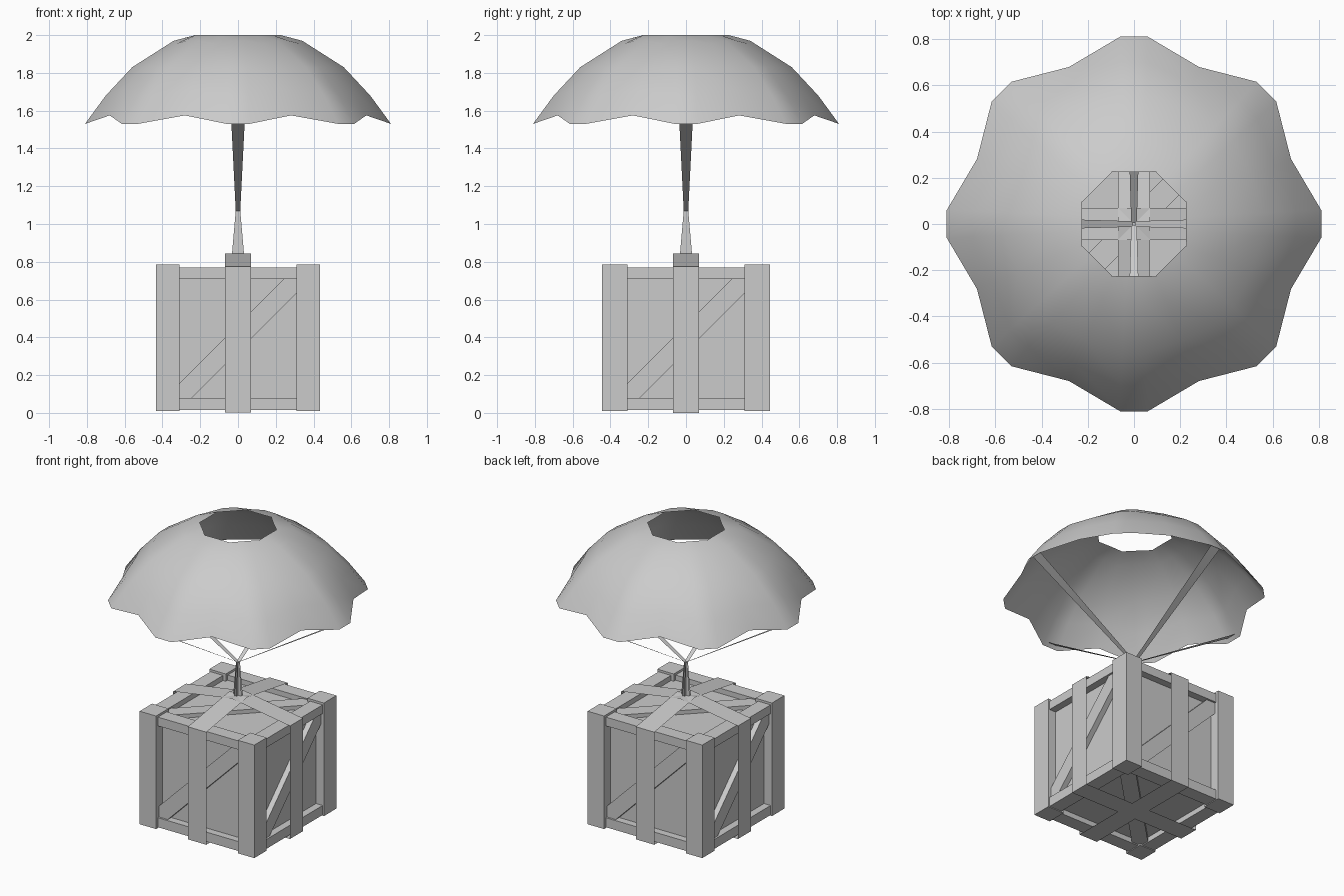
import bpy, bmesh
from math import sin, cos, pi, radians
from mathutils import Matrix, Vector

if "Cube" in bpy.data.objects:
    bpy.data.objects.remove(bpy.data.objects["Cube"])


def make_object(name, verts, faces):
    mesh = bpy.data.meshes.new(name)
    mesh.from_pydata(verts, [], faces)
    mesh.update()
    ob = bpy.data.objects.new(name, mesh)
    bpy.context.collection.objects.link(ob)
    return ob


def box(name, lo, hi, matrix=Matrix()):
    lo, hi = Vector(lo), Vector(hi)
    bm = bmesh.new()
    bmesh.ops.create_cube(bm, size=1)
    for v in bm.verts:
        p = Vector([(lo[i] + hi[i]) / 2 + v.co[i] * (hi[i] - lo[i]) for i in range(3)])
        v.co = matrix @ p
    mesh = bpy.data.meshes.new(name)
    bm.to_mesh(mesh)
    bm.free()
    ob = bpy.data.objects.new(name, mesh)
    bpy.context.collection.objects.link(ob)
    return ob


def turn(k):
    return Matrix.Rotation(k * pi / 2, 4, 'Z')


# Canopy: eight scalloped lobes, open vent at the crown
# each level: crest radius, crest z, crest half width, valley radius, valley z
levels = [(0.225, 2.0, 0.03, 0.245, 2.0),
          (0.34, 1.97, 0.04, 0.355, 1.955),
          (0.56, 1.83, 0.05, 0.545, 1.83),
          (0.70, 1.68, 0.055, 0.66, 1.705),
          (0.81, 1.53, 0.06, 0.735, 1.575)]
verts, faces = [], []
for r, z, w, vr, vz in levels:
    for k in range(8):
        a = k * pi / 4
        for s in (-w, w):
            verts.append((r * cos(a) - s * sin(a), r * sin(a) + s * cos(a), z))
        b = a + pi / 8
        verts.append((vr * cos(b), vr * sin(b), vz))
n = 24
for i in range(len(levels) - 1):
    for j in range(n):
        k = (j + 1) % n
        faces.append((i * n + j, (i + 1) * n + j, (i + 1) * n + k, i * n + k))
canopy = make_object("canopy", verts, faces)
canopy.data.shade_smooth()


# Flat webbing: ribbons swept along (distance, height, half width) points
def ribbon(name, pts, matrix):
    vs, fs = [], []
    for d, z, w in pts:
        vs += [matrix @ Vector((d, -w, z)), matrix @ Vector((d, w, z))]
    for i in range(len(pts) - 1):
        fs.append((2 * i, 2 * i + 1, 2 * i + 3, 2 * i + 2))
    return make_object(name, vs, fs)


for k in range(4):
    m = turn(k)
    dz = 0.003 * (k % 2)
    ribbon("cargo_band", [(0, dz, .07), (.443, dz, .07), (.443, .775, .07),
                          (0, .845, .07)], m)
    ribbon("suspension_strap", [(.006, .84, .032), (.004, 1.07, .012),
                                (.79, 1.55, .036)], m)

# Crate core, leaving recessed panels on every side
box("crate_panels", (-.375, -.375, .05), (.375, .375, .735))

# Corner posts
for sx in (0, 1):
    for sy in (0, 1):
        x, y = (.31 if sx else -.435), (.31 if sy else -.445)
        box("corner_post", (x, y, .01), (x + .125, y + .135, .785))

# Rails, and diagonal braces on the four sides
for k in range(4):
    m = turn(k)
    for z0, z1 in ((.015, .08), (.71, .77)):
        box("frame_rail", (-.4, -.425, z0), (.4, -.33, z1), m)
    tilt = m @ Matrix.Translation((0, 0, .395)) @ Matrix.Rotation(-pi / 4, 4, 'Y')
    box("side_brace", (-.45, -.412, -.05), (.45, -.36, .05), tilt)

# Diagonal braces on lid and base
diag = Matrix.Rotation(radians(45), 4, 'Z')
box("lid_brace", (-.5, -.05, .72), (.5, .05, .762), diag)
box("base_brace", (-.5, -.05, .022), (.5, .05, .06), diag)
